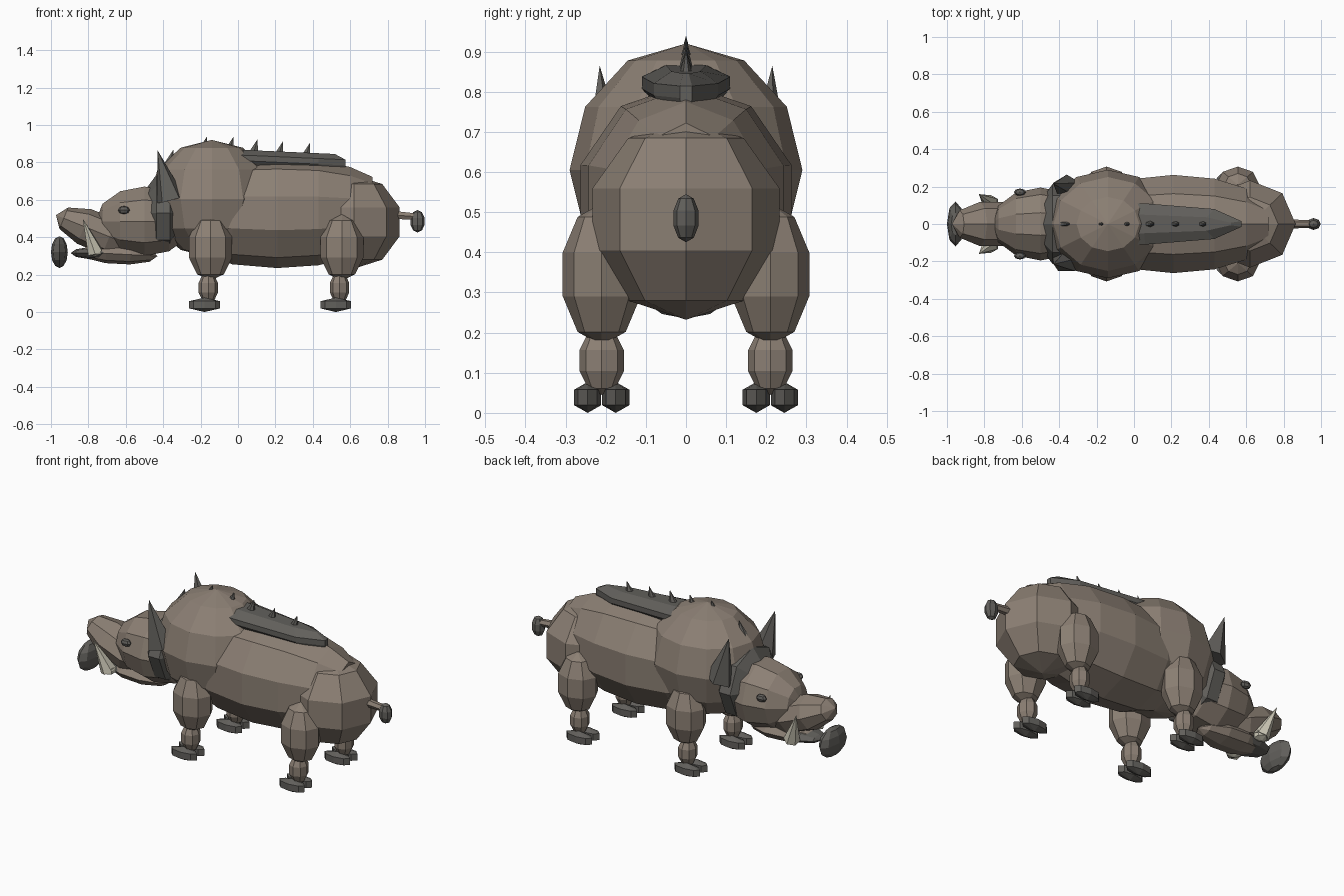
import bpy, bmesh, math
from mathutils import Matrix, Vector, Euler

if "Cube" in bpy.data.objects:
    bpy.data.objects.remove(bpy.data.objects["Cube"])


def material(name, rgb):
    m = bpy.data.materials.new(name)
    m.diffuse_color = (*rgb, 1)
    m.use_nodes = True
    m.node_tree.nodes["Principled BSDF"].inputs["Base Color"].default_value = m.diffuse_color
    return m


HIDE = material("brown hide", (0.262, 0.215, 0.175))
GREY = material("dark grey", (0.120, 0.115, 0.105))
IVORY = material("ivory", (0.62, 0.59, 0.48))


def finish(bm, name, mat):
    bmesh.ops.recalc_face_normals(bm, faces=bm.faces)
    me = bpy.data.meshes.new(name)
    bm.to_mesh(me)
    bm.free()
    me.materials.append(mat)
    ob = bpy.data.objects.new(name, me)
    bpy.context.collection.objects.link(ob)
    return ob


def ball(name, mat, loc, size, segs=8, rings=5, tilt=0, lengthwise=False):
    """Faceted ellipsoid; tilt is in degrees about y, lengthwise puts poles on x."""
    bm = bmesh.new()
    bmesh.ops.create_uvsphere(bm, u_segments=segs, v_segments=rings, radius=1)
    if lengthwise:
        bm.transform(Matrix.Rotation(math.pi / 2, 4, 'Y'))
    rot = Matrix.Rotation(math.radians(tilt), 4, 'Y')
    bm.transform(Matrix.Translation(loc) @ rot @ Matrix.Diagonal((*size, 1)))
    return finish(bm, name, mat)


def cone(name, mat, base, tip, r1, r2=0.0, segs=4, flat=1.0):
    """Cone from base to tip; flat scales its width in y."""
    base, tip = Vector(base), Vector(tip)
    d = tip - base
    bm = bmesh.new()
    bmesh.ops.create_cone(bm, cap_ends=True, segments=segs, radius1=r1, radius2=r2, depth=d.length)
    q = Vector((0, 0, 1)).rotation_difference(d)
    bm.transform(Matrix.Translation((base + tip) / 2) @ q.to_matrix().to_4x4()
                 @ Matrix.Diagonal((1, flat, 1, 1)))
    return finish(bm, name, mat)


def loft(name, mat, sections):
    """Skin a list of equal-length point loops and cap both ends."""
    bm = bmesh.new()
    loops = [[bm.verts.new(p) for p in s] for s in sections]
    n = len(loops[0])
    for a, b in zip(loops, loops[1:]):
        for i in range(n):
            j = (i + 1) % n
            bm.faces.new((a[i], a[j], b[j], b[i]))
    bm.faces.new(loops[0])
    bm.faces.new(loops[-1])
    return finish(bm, name, mat)


# Barrel of the body: ten-sided rings (x, half width, bottom, top)
rings = [(-0.22, 0.19, 0.32, 0.76), (-0.03, 0.25, 0.255, 0.81), (0.21, 0.276, 0.235, 0.82),
         (0.43, 0.255, 0.25, 0.81), (0.60, 0.20, 0.29, 0.775), (0.72, 0.12, 0.36, 0.722)]
loft("body", HIDE, [[(x, w * math.sin(k * math.pi / 5),
                      (lo + hi) / 2 + (hi - lo) / 2 * math.cos(k * math.pi / 5)) for k in range(10)]
                    for x, w, lo, hi in rings])
ball("rump", HIDE, (0.62, 0, 0.482), (0.257, 0.245, 0.25))
ball("shoulder_hump", HIDE, (-0.14, 0, 0.605), (0.335, 0.29, 0.315), 12, 6)

# Back plate with a pointed rear end
outline = [(-0.05, 0.11), (0.06, 0.11), (0.43, 0.08), (0.575, 0.015)]
outline += [(x, -y) for x, y in reversed(outline)]
loft("back_plate", GREY, [
    [(x, y * s, z - 0.045 * max(x, 0)) for x, y in outline]
    for s, z in ((0.8, 0.785), (1, 0.81), (1, 0.84))]
    + [[(x * 0.9, y * 0.45, 0.868 - 0.04 * max(x, 0)) for x, y in outline]])

# Row of spikes along the back
for i, (x, z) in enumerate([(-0.345, 0.868), (-0.165, 0.94), (-0.025, 0.935),
                            (0.105, 0.925), (0.24, 0.912), (0.385, 0.905)]):
    cone(f"back_spike_{i + 1}", GREY, (x - 0.025, 0, z - 0.085), (x, 0, z), 0.032, segs=6, flat=0.7)

# Head, neck ruff, snout, jaw and nose
ball("head", HIDE, (-0.50, 0, 0.485), (0.26, 0.195, 0.195), 10, 6, lengthwise=True)
ball("neck_ruff", GREY, (-0.40, 0, 0.53), (0.115, 0.225, 0.215), 8, 5, lengthwise=True)
ball("snout", HIDE, (-0.755, 0, 0.43), (0.235, 0.125, 0.105), 8, 5, tilt=22, lengthwise=True)
ball("lower_jaw", HIDE, (-0.64, 0, 0.31), (0.21, 0.105, 0.055), 8, 5, tilt=3, lengthwise=True)
ball("mouth", GREY, (-0.74, 0, 0.315), (0.155, 0.10, 0.035), 8, 5, lengthwise=True)
ball("nose", GREY, (-0.955, 0, 0.32), (0.045, 0.12, 0.085), 8, 6)

# Paired head parts
for side, s in (("left", -1), ("right", 1)):
    cone(f"ear_{side}", GREY, (-0.36, s * 0.20, 0.60), (-0.43, s * 0.215, 0.865), 0.08, segs=5, flat=0.8)
    cone(f"tusk_{side}", IVORY, (-0.765, s * 0.11, 0.32), (-0.83, s * 0.16, 0.50), 0.045, segs=6)
    ball(f"tusk_root_{side}", IVORY, (-0.765, s * 0.11, 0.325), (0.045, 0.045, 0.03), 6, 3)
    ball(f"eye_{side}", GREY, (-0.61, s * 0.17, 0.545), (0.032, 0.02, 0.022), 8, 4)

# Four legs with split hooves
for end, x in (("front", -0.147), ("back", 0.555)):
    for side, s in (("left", -1), ("right", 1)):
        tag = f"{end}_{side}"
        ball(f"upper_leg_{tag}", HIDE, (x, s * 0.21, 0.345), (0.121, 0.102, 0.177))
        ball(f"lower_leg_{tag}", HIDE, (x - 0.012, s * 0.21, 0.13), (0.054, 0.058, 0.085))
        for toe, y in (("inner", 0.175), ("outer", 0.245)):
            ball(f"hoof_{toe}_{tag}", GREY, (x - 0.032, s * y, 0.0385), (0.095, 0.039, 0.0385), 8, 3)

# Tail and tuft
cone("tail", HIDE, (0.82, 0, 0.52), (0.95, 0, 0.51), 0.025, 0.02, segs=6)
ball("tail_tuft", GREY, (0.96, 0, 0.485), (0.04, 0.033, 0.06), 8, 5)
